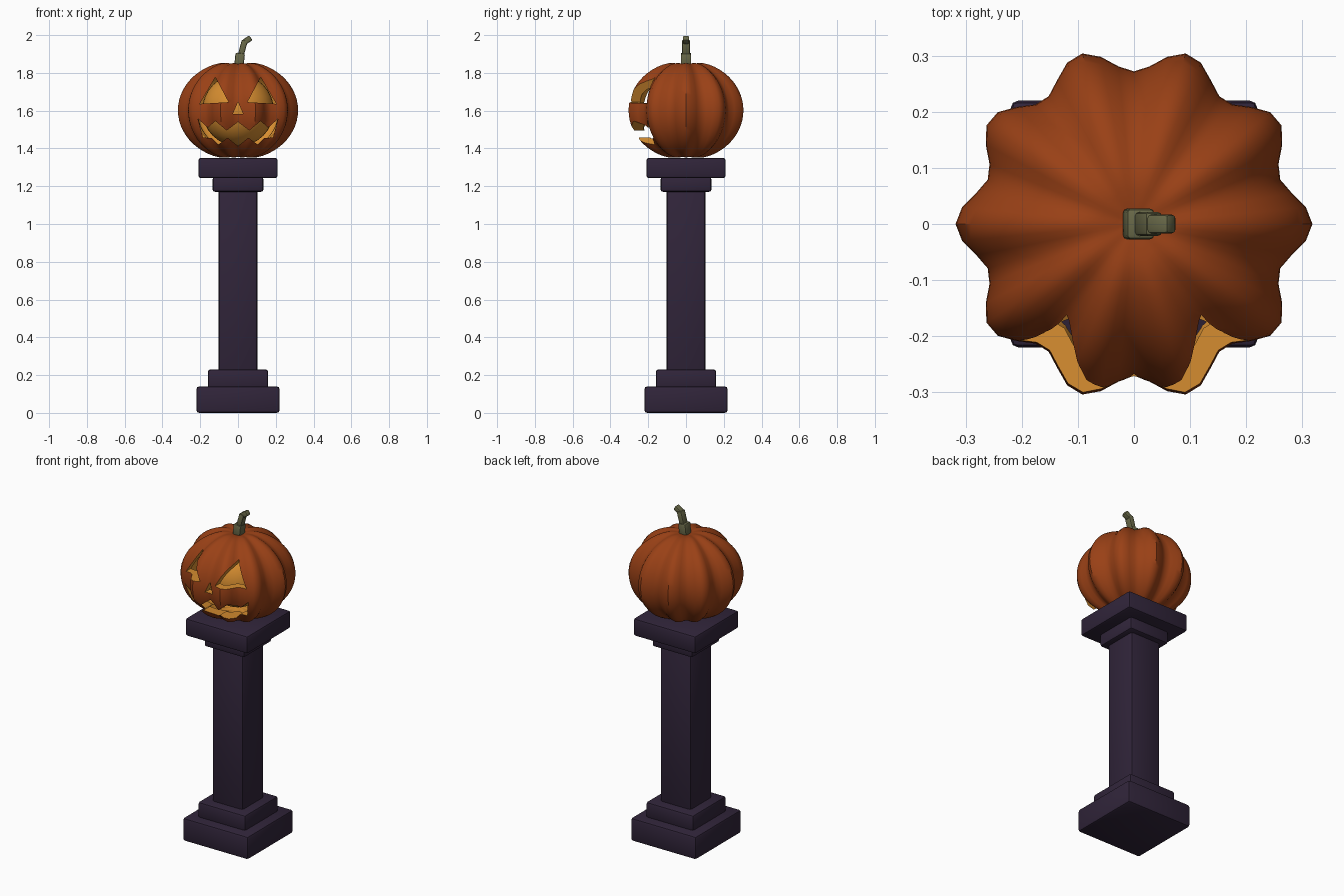
import bpy, bmesh, math
from mathutils import Vector

if "Cube" in bpy.data.objects:
    bpy.data.objects.remove(bpy.data.objects["Cube"])


def material(name, rgb):
    m = bpy.data.materials.new(name)
    m.diffuse_color = (*rgb, 1)
    m.use_nodes = True
    m.node_tree.nodes["Principled BSDF"].inputs["Base Color"].default_value = m.diffuse_color
    return m


STONE = material("dark purple stone", (0.030, 0.018, 0.042))
SKIN = material("pumpkin orange", (0.32, 0.052, 0.008))
GLOW = material("glowing yellow", (0.68, 0.27, 0.03))
STEM = material("stem green", (0.14, 0.14, 0.065))


def finish(name, bm, mats, angle=40):
    me = bpy.data.meshes.new(name)
    bm.to_mesh(me)
    bm.free()
    for m in mats:
        me.materials.append(m)
    ob = bpy.data.objects.new(name, me)
    bpy.context.collection.objects.link(ob)
    smooth(ob, angle)
    return ob


def smooth(ob, angle=40):
    bpy.ops.object.select_all(action='DESELECT')
    ob.select_set(True)
    bpy.context.view_layer.objects.active = ob
    bpy.ops.object.shade_smooth_by_angle(angle=math.radians(angle))


def block(name, size, p0, p1, mat, bevel):
    """Bevelled box of cross-section size, running from p0 to p1."""
    p0, p1 = Vector(p0), Vector(p1)
    d = p1 - p0
    bm = bmesh.new()
    bmesh.ops.create_cube(bm, size=1)
    bmesh.ops.scale(bm, vec=(size[0], size[1], d.length), verts=bm.verts)
    bmesh.ops.bevel(bm, geom=bm.edges[:], offset=bevel, segments=2,
                    profile=0.5, affect='EDGES')
    ob = finish(name, bm, [mat], 35)
    ob.location = (p0 + p1) / 2
    ob.rotation_euler = (0, math.atan2(d.x, d.z), 0)
    return ob


# Pedestal: stacked square blocks
for name, half, z0, z1 in [("base_plinth", 0.22, 0.0, 0.14),
                           ("base_step", 0.16, 0.13, 0.23),
                           ("column_shaft", 0.102, 0.21, 1.19),
                           ("capital_step", 0.135, 1.17, 1.25),
                           ("capital_slab", 0.21, 1.243, 1.35)]:
    block(name, (half * 2, half * 2), (0, 0, z0), (0, 0, z1), STONE, 0.014)

# Pumpkin: hollow ribbed shell
CENTRE, RADIUS, HEIGHT = 1.602, 0.295, 0.262
SEG, RINGS = 64, 30


def add_skin(bm, k, inside):
    def point(i, j):
        phi, th = math.pi * j / RINGS, 2 * math.pi * i / SEG
        rib = math.cos(10 * th)
        s = math.sin(phi)
        r = k * RADIUS * s * (1 + 0.078 * rib)
        dimple = 1 - 0.09 * math.exp(-(s / 0.2) ** 2)
        z = k * HEIGHT * math.cos(phi) * dimple * (1 + 0.025 * rib * s)
        return bm.verts.new((r * math.cos(th), r * math.sin(th), CENTRE + z))

    top, bottom = point(0, 0), point(0, RINGS)
    rings = [[point(i, j) for i in range(SEG)] for j in range(1, RINGS)]
    faces = []
    for i in range(SEG):
        n = (i + 1) % SEG
        faces.append(bm.faces.new((top, rings[0][i], rings[0][n])))
        faces.append(bm.faces.new((bottom, rings[-1][n], rings[-1][i])))
        for a, b in zip(rings, rings[1:]):
            faces.append(bm.faces.new((a[i], b[i], b[n], a[n])))
    if inside:
        bmesh.ops.reverse_faces(bm, faces=faces)
        for f in faces:
            f.material_index = 1


bm = bmesh.new()
add_skin(bm, 1.0, False)
add_skin(bm, 0.83, True)
pumpkin = finish("pumpkin_shell", bm, [SKIN, GLOW])

# Carved face: prisms cut through the front of the shell
eye = [(-0.203, 1.636), (-0.05, 1.645), (-0.12, 1.777)]
nose = [(-0.027, 1.583), (0.027, 1.583), (0, 1.647)]
upper = [(-0.212, 1.557), (-0.16, 1.51), (-0.12, 1.545), (-0.06, 1.495)]
lower = [(-0.055, 1.457), (-0.105, 1.42), (-0.14, 1.456), (-0.185, 1.457)]


def flip(points):
    return [(-x, z) for x, z in reversed(points)]


mouth = upper + [(0, 1.54)] + flip(upper) + flip(lower) + [(0, 1.412)] + lower
bm = bmesh.new()
for outline in (eye, flip(eye), nose, mouth):
    face = bm.faces.new([bm.verts.new((x, -0.5, z)) for x, z in outline])
    ext = bmesh.ops.extrude_face_region(bm, geom=[face], use_keep_orig=True)
    bmesh.ops.translate(bm, vec=(0, 0.46, 0),
                        verts=[v for v in ext["geom"]
                               if isinstance(v, bmesh.types.BMVert)])
bmesh.ops.recalc_face_normals(bm, faces=bm.faces)
for f in bm.faces:
    f.material_index = 1
cutter = finish("face_cutter", bm, [SKIN, GLOW])
cutter.hide_render = True

mod = pumpkin.modifiers.new("carve", 'BOOLEAN')
mod.operation = 'DIFFERENCE'
mod.solver = 'EXACT'
mod.object = cutter
bpy.context.view_layer.objects.active = pumpkin
bpy.ops.object.modifier_apply(modifier=mod.name)
bpy.data.objects.remove(cutter, do_unlink=True)
smooth(pumpkin)

# Glowing core inside the shell
bm = bmesh.new()
bmesh.ops.create_uvsphere(bm, u_segments=32, v_segments=16, radius=0.19)
bmesh.ops.translate(bm, vec=(0, 0, CENTRE), verts=bm.verts)
finish("glow_core", bm, [GLOW])

# Stem: three bent segments
block("stem_base", (0.05, 0.055), (0.004, 0, 1.83), (0.012, 0, 1.905), STEM, 0.008)
block("stem_middle", (0.032, 0.042), (0.014, 0, 1.89), (0.036, 0, 1.972), STEM, 0.007)
block("stem_tip", (0.031, 0.034), (0.029, 0, 1.96), (0.068, 0, 1.986), STEM, 0.007)
